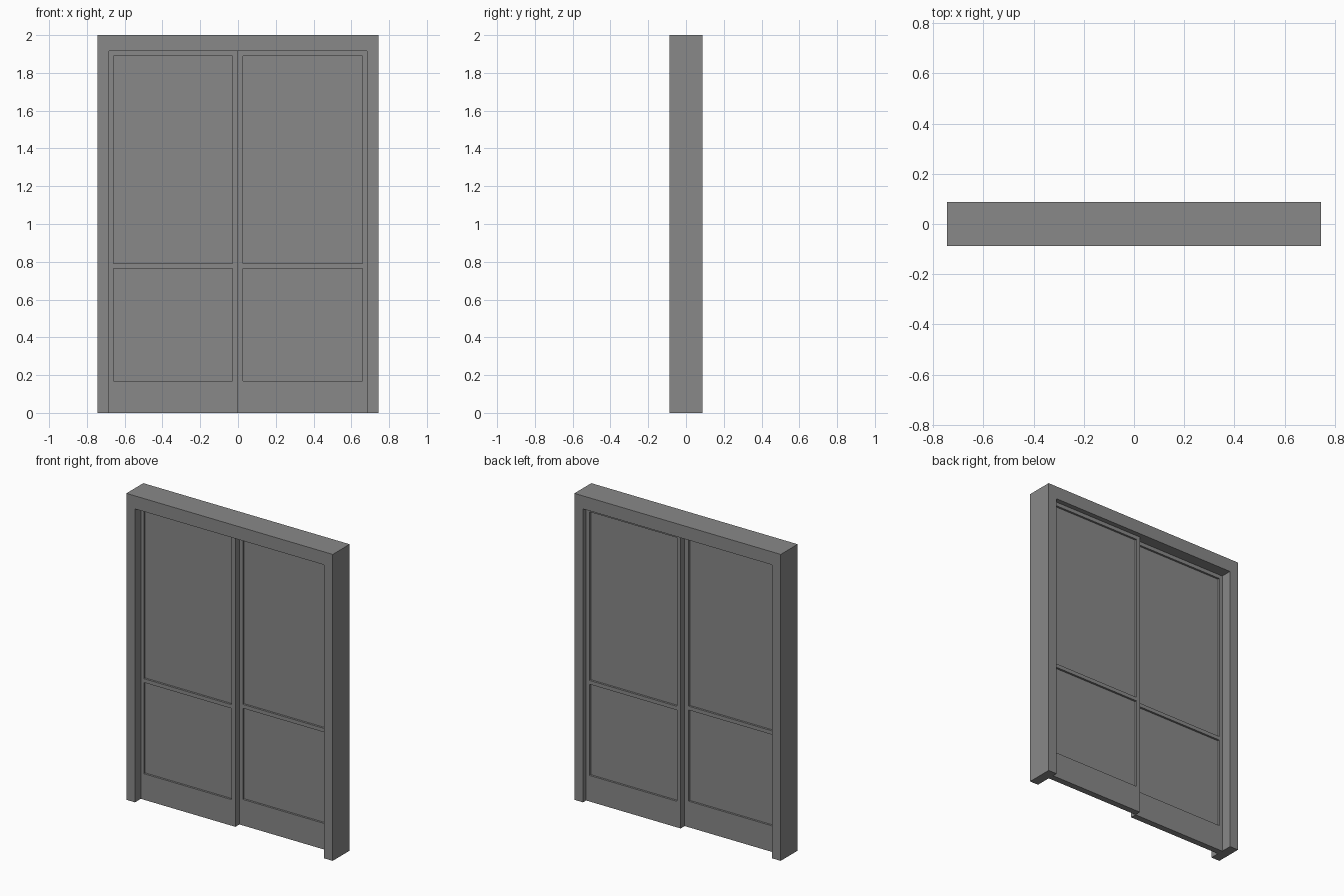
import bpy, bmesh

if "Cube" in bpy.data.objects:
    bpy.data.objects.remove(bpy.data.objects["Cube"])

W, H, D = 0.745, 2.0, 0.087          # half width, height, half depth
OPEN_W, OPEN_H = 0.683, 1.915        # clear opening
RECESS = 0.013

grey = bpy.data.materials.new("mid grey")
grey.use_nodes = True
colour = (0.25, 0.25, 0.25, 1)
grey.diffuse_color = colour
grey.node_tree.nodes["Principled BSDF"].inputs["Base Color"].default_value = colour


def extrude_profile(name, outline, y0, y1):
    """Extrude an XZ outline from y0 to y1."""
    bm = bmesh.new()
    face = bm.faces.new([bm.verts.new((x, y0, z)) for x, z in outline])
    new = bmesh.ops.extrude_face_region(bm, geom=[face])["geom"]
    verts = [v for v in new if isinstance(v, bmesh.types.BMVert)]
    bmesh.ops.translate(bm, verts=verts, vec=(0, y1 - y0, 0))
    bmesh.ops.recalc_face_normals(bm, faces=bm.faces)
    mesh = bpy.data.meshes.new(name)
    bm.to_mesh(mesh)
    bm.free()
    mesh.materials.append(grey)
    obj = bpy.data.objects.new(name, mesh)
    bpy.context.collection.objects.link(obj)
    return obj


def box(name, x0, x1, y0, y1, z0, z1):
    return extrude_profile(name, [(x0, z0), (x1, z0), (x1, z1), (x0, z1)], y0, y1)


def leaf(name, x0, x1, y0, y1, panel_x):
    """Door leaf with two panels sunk into both faces."""
    door = box(name, x0, x1, y0, y1, 0, OPEN_H)
    for z0, z1 in ((0.17, 0.765), (0.79, 1.89)):
        for a, b in ((y0 - 0.05, y0 + RECESS), (y1 - RECESS, y1 + 0.05)):
            cutter = box(name + "_panel_cutter", *panel_x, a, b, z0, z1)
            cutter.hide_render = True
            cutter.hide_viewport = True
            cutter.display_type = 'WIRE'
            cut = door.modifiers.new("panel recess", 'BOOLEAN')
            cut.operation = 'DIFFERENCE'
            cut.solver = 'EXACT'
            cut.object = cutter
    # bake the recesses, then drop the cutters
    bpy.context.view_layer.update()
    baked = bpy.data.meshes.new_from_object(
        door.evaluated_get(bpy.context.evaluated_depsgraph_get()))
    for cut in list(door.modifiers):
        bpy.data.objects.remove(cut.object)
    door.modifiers.clear()
    door.data = baked


# Surround: two jambs and a head in one piece
extrude_profile("door_frame", [
    (-W, 0), (-OPEN_W, 0), (-OPEN_W, OPEN_H), (OPEN_W, OPEN_H),
    (OPEN_W, 0), (W, 0), (W, H), (-W, H)], -D, D)

# Sliding leaves on two tracks, one behind the other
leaf("front_sliding_door", -OPEN_W, 0, -0.027, 0.014, (-0.66, -0.029))
leaf("back_sliding_door", 0, OPEN_W, 0.014, 0.055, (0.026, 0.658))
